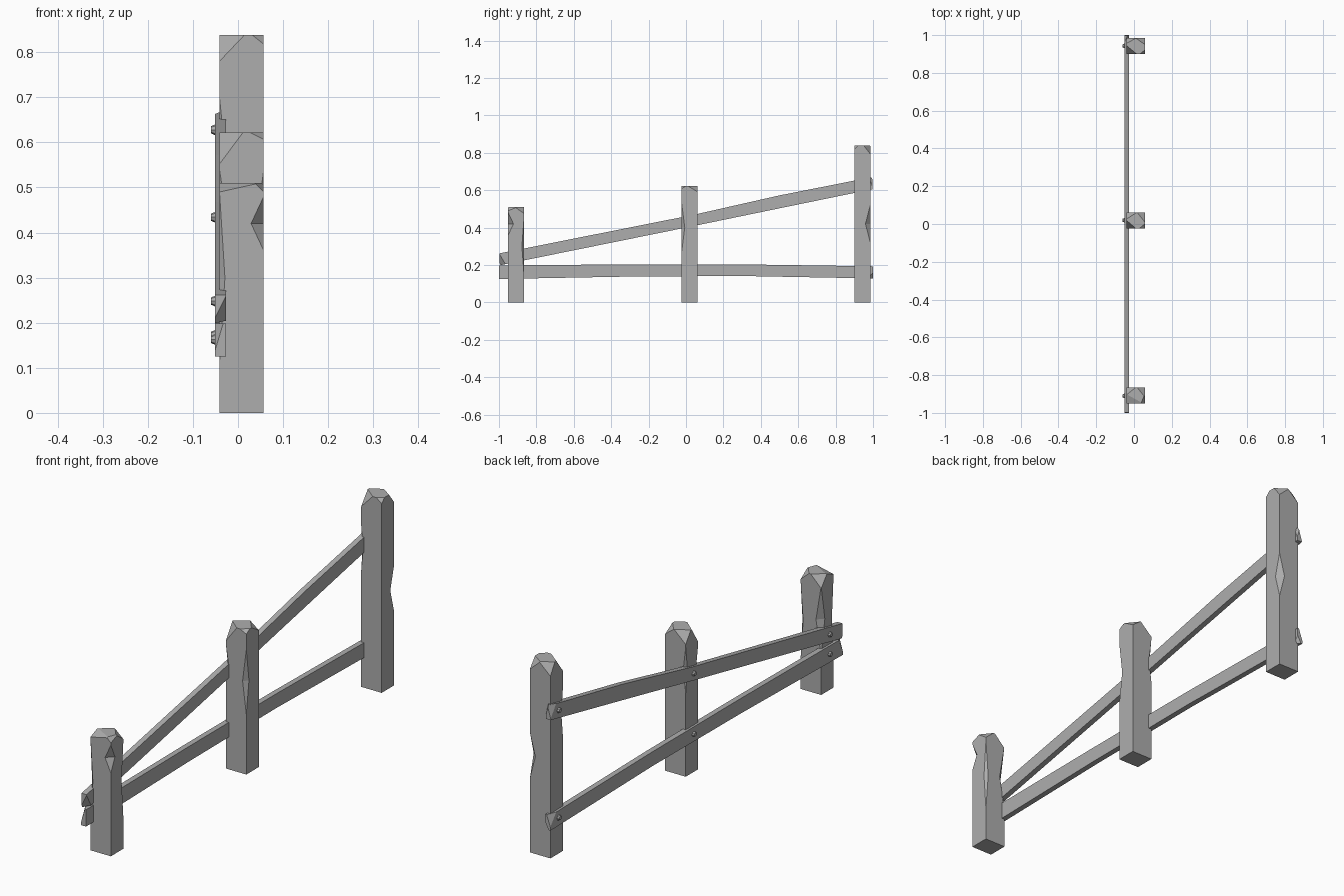
import bpy, bmesh
from mathutils import Vector

if "Cube" in bpy.data.objects:
    bpy.data.objects.remove(bpy.data.objects["Cube"], do_unlink=True)

wood = bpy.data.materials.new("grey wood")
wood.use_nodes = True
GREY = (0.42, 0.42, 0.42, 1)
wood.diffuse_color = GREY
wood.node_tree.nodes["Principled BSDF"].inputs["Base Color"].default_value = GREY

X0, X1 = -0.041, 0.057      # post faces
R0, R1 = -0.051, -0.027     # rail faces
DEPTH = 0.085


def finish(name, bm):
    bmesh.ops.recalc_face_normals(bm, faces=bm.faces)
    mesh = bpy.data.meshes.new(name)
    bm.to_mesh(mesh)
    bm.free()
    mesh.materials.append(wood)
    obj = bpy.data.objects.new(name, mesh)
    bpy.context.collection.objects.link(obj)
    return obj


def slice_off(bm, point, normal):
    """Cut away everything on the normal side and cap the hole."""
    bmesh.ops.bisect_plane(bm, geom=bm.verts[:] + bm.edges[:] + bm.faces[:],
                           plane_co=point, plane_no=Vector(normal).normalized(),
                           clear_outer=True)
    bmesh.ops.holes_fill(bm, edges=[e for e in bm.edges if e.is_boundary])


def chip(bm, corner, signs, lengths):
    """Chip a box corner by the given length along each axis."""
    normal = [s / l for s, l in zip(signs, lengths)]
    slice_off(bm, Vector(corner) - Vector((signs[0] * lengths[0], 0, 0)), normal)


def notch(post, x, y, z, width, height):
    """Hack a diamond-shaped dent into a vertical edge."""
    bm = bmesh.new()
    ring = [bm.verts.new((x + dx * width, y + dy * width, z))
            for dx, dy in ((1, 0), (0, 1), (-1, 0), (0, -1))]
    for dz in (-height, height):
        tip = bm.verts.new((x, y, z + dz))
        for i in range(4):
            bm.faces.new((ring[i], ring[(i + 1) % 4], tip))
    cutter = finish("notch_cutter", bm)
    cutter.hide_render = True
    mod = post.modifiers.new("notch", "BOOLEAN")
    mod.operation, mod.object, mod.solver = "DIFFERENCE", cutter, "EXACT"
    bpy.context.view_layer.objects.active = post
    bpy.ops.object.modifier_apply(modifier=mod.name)
    bpy.data.objects.remove(cutter, do_unlink=True)


def make_post(name, y, height, chips, notches):
    bm = bmesh.new()
    bmesh.ops.create_cube(bm, size=1)
    for v in bm.verts:
        v.co = (X1 if v.co.x > 0 else X0, y + v.co.y * DEPTH,
                height if v.co.z > 0 else 0)
    for sx, sy, lengths in chips:
        chip(bm, (X1 if sx > 0 else X0, y + sy * DEPTH / 2, height),
             (sx, sy, 1), lengths)
    post = finish(name, bm)
    for sx, sy, z, width, tall in notches:
        notch(post, X1 if sx > 0 else X0, y + sy * DEPTH / 2, z, width, tall)


# Posts: chips on the top corners, dents along the vertical edges
make_post("short_post", -0.908, 0.51,
          [(-1, -1, (0.09, 0.05, 0.02)), (1, 1, (0.04, 0.05, 0.035)),
           (-1, 1, (0.05, 0.04, 0.05)), (1, -1, (0.02, 0.05, 0.02))],
          [(1, -1, 0.42, 0.028, 0.06), (-1, 1, 0.32, 0.025, 0.15),
           (1, 1, 0.3, 0.012, 0.16), (-1, -1, 0.3, 0.012, 0.19)])
make_post("middle_post", 0.018, 0.622,
          [(-1, -1, (0.052, 0.045, 0.07)), (1, 1, (0.04, 0.05, 0.03)),
           (-1, 1, (0.055, 0.035, 0.05)), (1, -1, (0.03, 0.025, 0.015))],
          [(1, -1, 0.4, 0.018, 0.14), (-1, 1, 0.46, 0.012, 0.1),
           (-1, -1, 0.46, 0.012, 0.08)])
make_post("tall_post", 0.943, 0.838,
          [(-1, -1, (0.055, 0.045, 0.058)), (1, 1, (0.05, 0.035, 0.045)),
           (-1, 1, (0.055, 0.03, 0.05)), (1, -1, (0.025, 0.02, 0.02))],
          [(1, 1, 0.42, 0.026, 0.1), (-1, -1, 0.6, 0.01, 0.1)])


def make_rail(name, sections, chips):
    """Loft a plank through (y, bottom, top) sections, then chip its ends."""
    bm = bmesh.new()
    rings = [[bm.verts.new((x, y, z)) for x, z in
              ((R0, low), (R1, low), (R1, high), (R0, high))]
             for y, low, high in sections]
    for a, b in zip(rings, rings[1:]):
        for i in range(4):
            j = (i + 1) % 4
            bm.faces.new((a[i], a[j], b[j], b[i]))
    bm.faces.new(rings[0])
    bm.faces.new(rings[-1])
    for sx, sy, sz, lengths in chips:
        y, low, high = sections[0 if sy < 0 else -1]
        chip(bm, (R1 if sx > 0 else R0, y, high if sz > 0 else low),
             (sx, sy, sz), lengths)
    finish(name, bm)


# Rails on the right-hand side of the posts
make_rail("lower_rail",
          [(-1, 0.125, 0.198), (-0.3, 0.138, 0.203), (0.3, 0.141, 0.203),
           (1, 0.128, 0.193)],
          [(-1, -1, 1, (0.018, 0.03, 0.06)), (-1, 1, 1, (0.018, 0.04, 0.05)),
           (1, 1, -1, (0.016, 0.03, 0.03))])
make_rail("upper_rail",
          [(-0.997, 0.198, 0.262), (0.04, 0.408, 0.468), (0.5, 0.503, 0.572),
           (0.997, 0.605, 0.67)],
          [(1, -1, -1, (0.03, 0.035, 0.06)), (-1, 1, 1, (0.018, 0.04, 0.06)),
           (1, 1, 1, (0.014, 0.02, 0.05))])

# Domed nail heads where the rails cross the posts
for rail, spots in (("lower", ((-0.91, 0.163), (0.02, 0.172), (0.943, 0.163))),
                    ("upper", ((-0.91, 0.248), (0.02, 0.434), (0.943, 0.628)))):
    for place, (y, z) in zip(("front", "middle", "back"), spots):
        bm = bmesh.new()
        bmesh.ops.create_cone(bm, cap_ends=True, segments=8, radius1=0.013,
                              radius2=0.008, depth=0.012)
        for v in bm.verts:
            v.co = (R0 - 0.003 - v.co.z, y + v.co.x, z + v.co.y)
        finish(f"{rail}_nail_{place}", bm)
